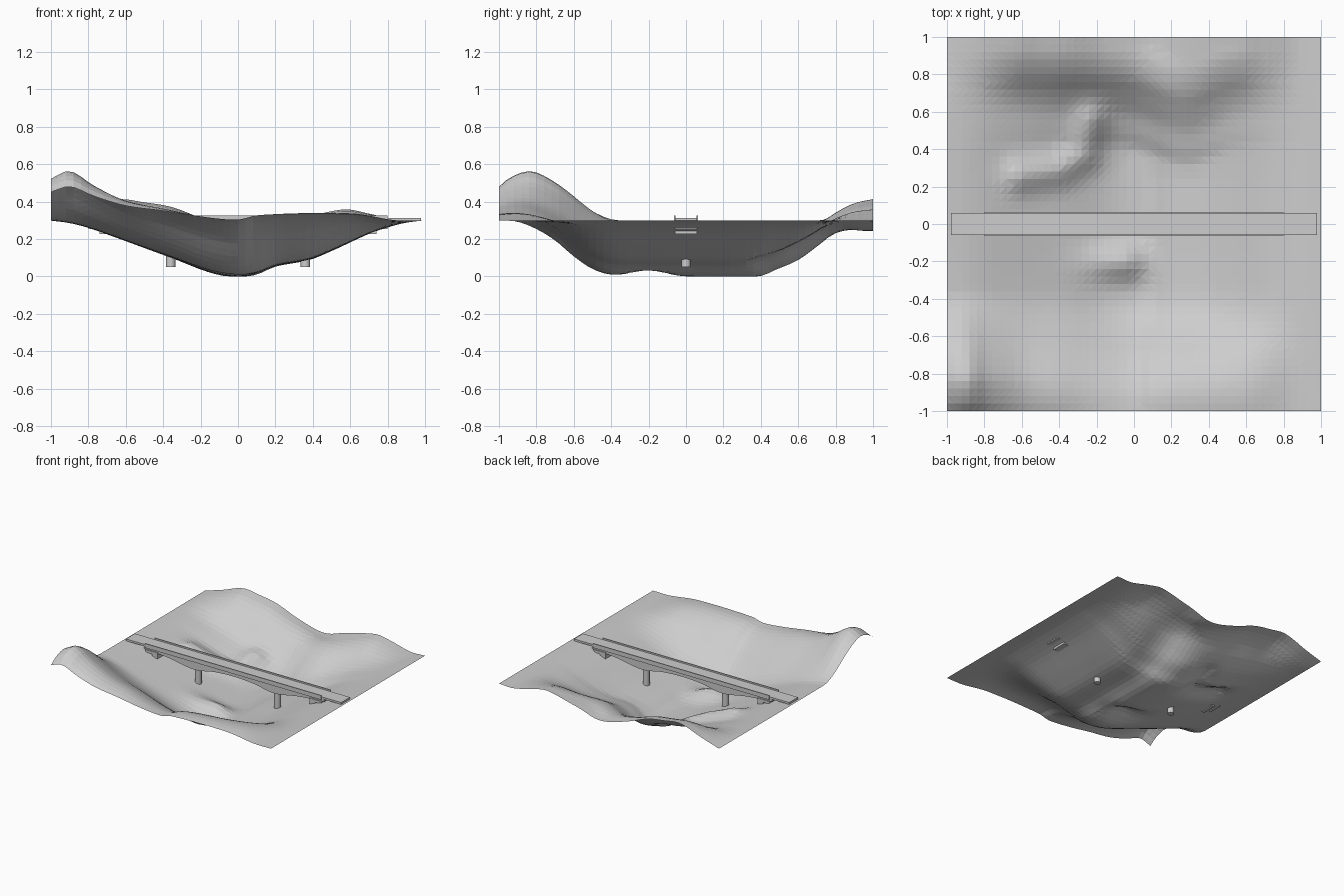
import bpy, bmesh, math
from mathutils import Vector

cube = bpy.data.objects.get("Cube")
if cube:
    bpy.data.objects.remove(cube)

grey = bpy.data.materials.new("plain_grey")
grey.use_nodes = True
grey.diffuse_color = (0.61, 0.61, 0.61, 1)
grey.node_tree.nodes["Principled BSDF"].inputs["Base Color"].default_value = grey.diffuse_color


def finish(bm, name):
    mesh = bpy.data.meshes.new(name)
    bm.to_mesh(mesh)
    bm.free()
    mesh.materials.append(grey)
    obj = bpy.data.objects.new(name, mesh)
    bpy.context.collection.objects.link(obj)
    return obj


def box(name, x, y, z):
    bm = bmesh.new()
    bmesh.ops.create_cube(bm, size=1)
    for v in bm.verts:
        v.co = [lo + (hi - lo) * (c + 0.5) for c, (lo, hi) in zip(v.co, (x, y, z))]
    return finish(bm, name)


def curve(points):
    """Smooth function through (position, value) points."""
    def slope(i):
        a, b = points[max(i - 1, 0)], points[min(i + 1, len(points) - 1)]
        return (b[1] - a[1]) / (b[0] - a[0])

    def value(t):
        t = min(max(t, points[0][0]), points[-1][0])
        i = 0
        while i < len(points) - 2 and t > points[i + 1][0]:
            i += 1
        (x0, y0), (x1, y1) = points[i], points[i + 1]
        w = x1 - x0
        u = (t - x0) / w
        return ((2*u**3 - 3*u*u + 1) * y0 + (u**3 - 2*u*u + u) * w * slope(i)
                + (3*u*u - 2*u**3) * y1 + (u**3 - u*u) * w * slope(i + 1))
    return value


def bell(t, width):
    return math.exp(-(t / width) ** 2)


# Valley depth across x, and how much of it applies along y
depth = curve([(-1, 0), (-.9, .012), (-.8, .037), (-.69, .075), (-.5, .145), (-.35, .2),
               (-.15, .275), (0, .3), (.1, .285), (.2, .243), (.38, .208), (.5, .16),
               (.7, .07), (.8, .037), (.9, .012), (1, 0)])
reach = curve([(-1, 0), (-.9, .04), (-.8, .17), (-.7, .37), (-.6, .65), (-.5, .87), (-.4, .97),
               (-.2, 1), (0, 1), (.4, 1), (.5, .87), (.6, .73), (.7, .5), (.8, .27),
               (.9, .18), (1, .2)])
# Hills along the front and back edges
front_hill = curve([(-1, .222), (-.9, .265), (-.77, .19), (-.6, .115), (-.4, .075), (-.2, .03),
                    (0, .005), (.1, .038), (.6, .045), (.85, 0), (1, 0)])
front_fade = curve([(-1, .68), (-.94, .87), (-.83, 1), (-.72, .83), (-.62, .57), (-.52, .27),
                    (-.42, .05), (-.35, 0), (1, 0)])
back_hill = curve([(-1, 0), (-.85, .05), (-.65, .13), (-.5, .125), (-.35, .11), (-.15, .05),
                   (.1, 0), (.3, .045), (.56, .085), (.7, .05), (.87, 0), (1, 0)])
back_fade = curve([(-1, 0), (.6, 0), (.7, .14), (.8, .5), (.9, .82), (1, 1)])
# A curved spur on the left bank
spur = [Vector(p) for p in ((-.6, .26), (-.4, .29), (-.27, .37), (-.23, .55))]


def spur_distance(p):
    best = 9
    for a, b in zip(spur, spur[1:]):
        t = min(max((p - a).dot(b - a) / (b - a).length_squared, 0), 1)
        best = min(best, (p - a - (b - a) * t).length)
    return best


def height(x, y):
    # The back bank bulges forward on the +x side of the river
    bank_y = y + .1 * bell(x - .28, .2) if y > .25 else y
    z = 0.3 - depth(x) * reach(bank_y)
    z += front_hill(x) * front_fade(y) + back_hill(x) * back_fade(y)
    # Low mound in the river bed
    z += 0.075 * bell(x + .05, .2 if x < -.05 else .12) * bell(y + .2, .1)
    z += 0.055 * bell(spur_distance(Vector((x, y))), .09)
    return max(z, 0)


# Terrain sheet
bm = bmesh.new()
bmesh.ops.create_grid(bm, x_segments=50, y_segments=50, size=1)
for v in bm.verts:
    v.co.z = height(v.co.x, v.co.y)
bmesh.ops.triangulate(bm, faces=bm.faces[:])
finish(bm, "terrain")

# Bridge deck and side rails
box("bridge_deck", (-.978, .978), (-.058, .058), (.297, .313))
for side, y in (("right", -.06), ("left", .06)):
    box("rail_" + side, (-.8, .8), (y - .004, y + .004), (.29, .325))

# Haunched girder, deepest over the piers
soffit = curve([(-.82, .275), (-.6, .258), (-.36, .222), (-.18, .252), (0, .262),
                (.18, .252), (.36, .222), (.6, .258), (.82, .275)])
xs = [-.82 + 1.64 * i / 40 for i in range(41)]
outline = [(x, soffit(x)) for x in xs] + [(.82, .298), (-.82, .298)]
bm = bmesh.new()
face = bm.faces.new([bm.verts.new((x, -.052, z)) for x, z in outline])
made = bmesh.ops.extrude_face_region(bm, geom=[face])["geom"]
bmesh.ops.translate(bm, vec=(0, .104, 0), verts=[g for g in made if isinstance(g, bmesh.types.BMVert)])
bmesh.ops.recalc_face_normals(bm, faces=bm.faces[:])
finish(bm, "bridge_girder")

# Piers and stepped abutments
for name, s in (("right", -1), ("left", 1)):
    bpy.ops.mesh.primitive_cylinder_add(vertices=20, radius=.025, depth=.18, location=(s * .36, 0, .14))
    pier = bpy.context.object
    pier.name = "pier_" + name
    pier.data.materials.append(grey)
    bpy.ops.object.shade_smooth_by_angle()
    box("abutment_" + name, sorted((s * .8, s * .69)), (-.06, .06), (.253, .275))
    box("abutment_step_" + name, sorted((s * .74, s * .69)), (-.06, .06), (.226, .254))
